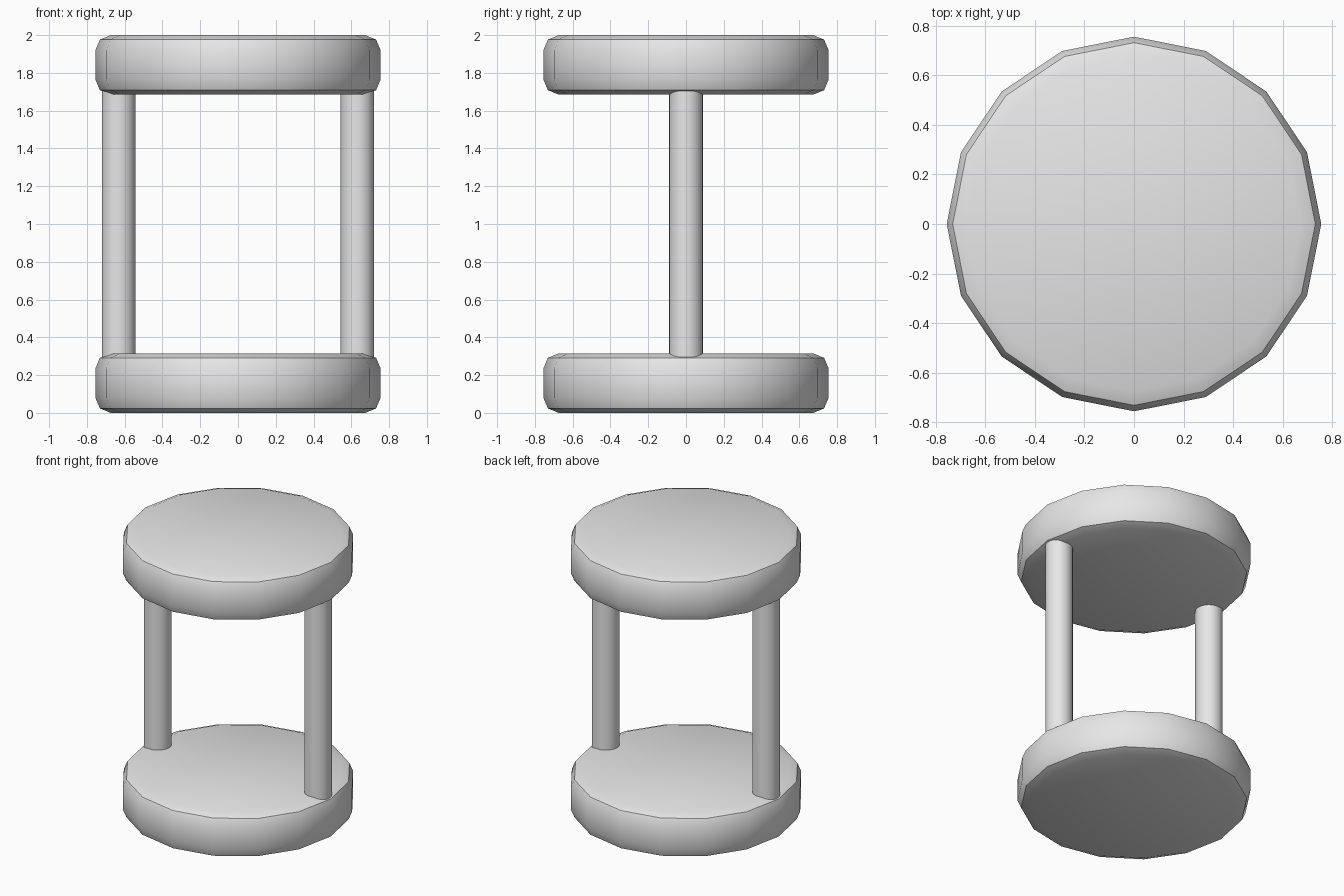
import bpy, bmesh, math
from mathutils import Matrix

if "Cube" in bpy.data.objects:
    bpy.data.objects.remove(bpy.data.objects["Cube"], do_unlink=True)

grey = bpy.data.materials.new("light_grey")
grey.use_nodes = True
grey.diffuse_color = (0.8, 0.8, 0.8, 1)
grey.node_tree.nodes["Principled BSDF"].inputs["Base Color"].default_value = (0.8, 0.8, 0.8, 1)


def cylinder(name, sides, radius, z0, z1, x=0.0, bevel=0.0):
    """Upright smooth cylinder, optionally with rounded rims."""
    bm = bmesh.new()
    bmesh.ops.create_cone(bm, cap_ends=True, segments=sides, radius1=radius,
                          radius2=radius, depth=z1 - z0,
                          matrix=Matrix.Translation((0, 0, (z0 + z1) / 2)))
    if bevel:
        rims = [e for e in bm.edges
                if abs(e.verts[0].co.z - e.verts[1].co.z) < 1e-4]
        bmesh.ops.bevel(bm, geom=rims, offset=bevel, offset_type='OFFSET',
                        segments=2, profile=0.5, affect='EDGES')
    mesh = bpy.data.meshes.new(name)
    bm.to_mesh(mesh)
    bm.free()
    mesh.materials.append(grey)
    obj = bpy.data.objects.new(name, mesh)
    obj.location.x = x
    bpy.context.collection.objects.link(obj)
    bpy.ops.object.select_all(action='DESELECT')
    obj.select_set(True)
    bpy.context.view_layer.objects.active = obj
    bpy.ops.object.shade_smooth_by_angle(angle=math.radians(40))
    return obj


# Two matching rounded discs
DISC_R, DISC_H = 0.755, 0.315
cylinder("bottom_disc", 16, DISC_R, 0, DISC_H, bevel=0.08)
cylinder("top_disc", 16, DISC_R, 2 - DISC_H, 2, bevel=0.08)

# Side posts, sunk into both discs
for name, side in (("left_post", 1), ("right_post", -1)):
    cylinder(name, 32, 0.089, 0.2, 1.8, x=0.632 * side)
